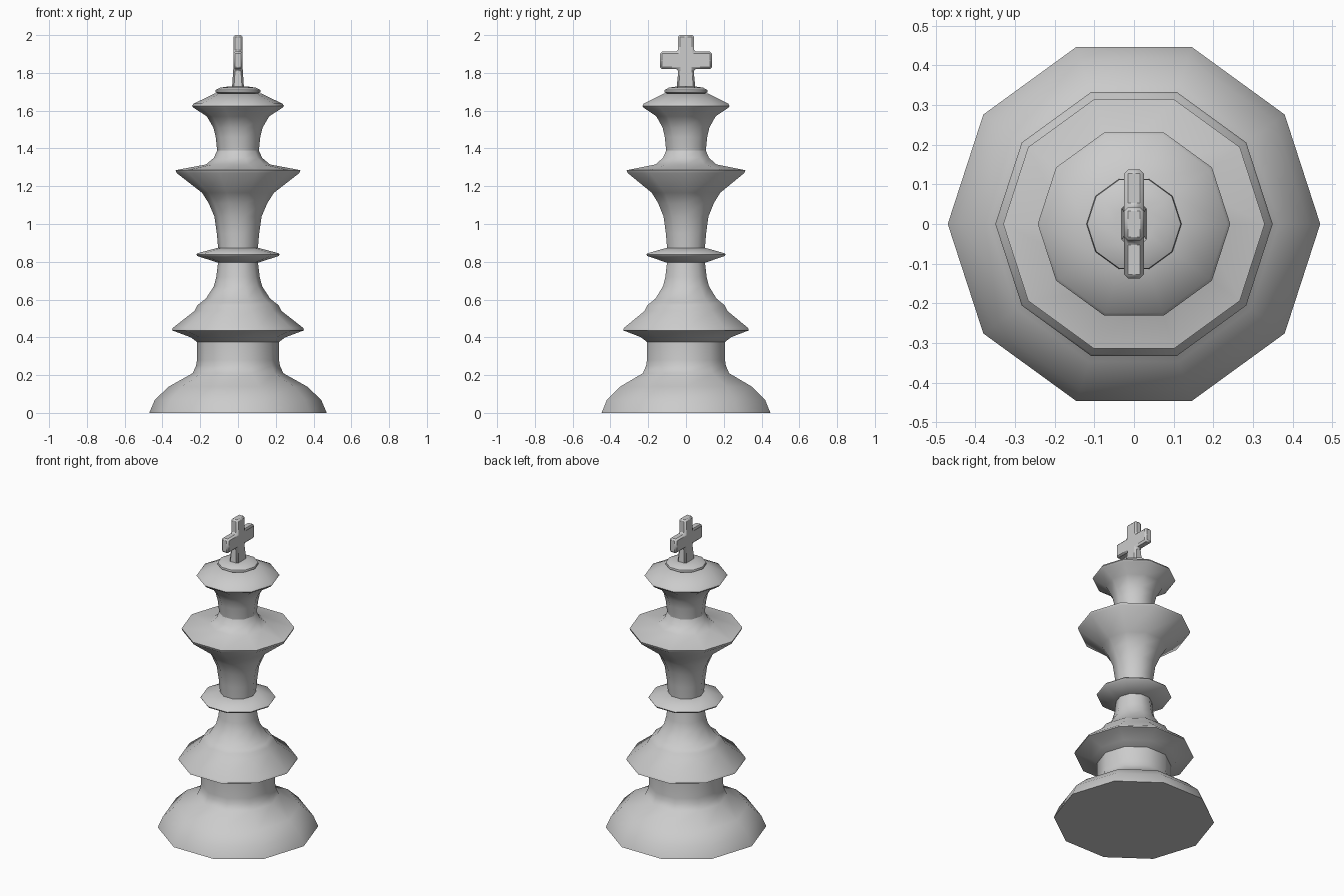
import bpy, bmesh, math

if "Cube" in bpy.data.objects:
    bpy.data.objects.remove(bpy.data.objects["Cube"])

SIDES = 10


def finish(bm, name, angle):
    bmesh.ops.recalc_face_normals(bm, faces=bm.faces)
    mesh = bpy.data.meshes.new(name)
    bm.to_mesh(mesh)
    bm.free()
    ob = bpy.data.objects.new(name, mesh)
    bpy.context.collection.objects.link(ob)
    bpy.ops.object.select_all(action='DESELECT')
    bpy.context.view_layer.objects.active = ob
    ob.select_set(True)
    bpy.ops.object.shade_smooth_by_angle(angle=math.radians(angle))
    return ob


def turned(name, profile):
    """Ten-sided lathe of (radius, z) points, capped at both ends."""
    bm = bmesh.new()
    rings = []
    for r, z in profile:
        rings.append([bm.verts.new((r * math.cos(math.tau * i / SIDES),
                                    r * math.sin(math.tau * i / SIDES), z))
                      for i in range(SIDES)])
    for a, b in zip(rings, rings[1:]):
        for i in range(SIDES):
            j = (i + 1) % SIDES
            bm.faces.new((a[i], a[j], b[j], b[i]))
    bm.faces.new(rings[0])
    bm.faces.new(rings[-1])
    return finish(bm, name, 42)


# Domed base and neck
turned("base", [(.47, 0), (.44, .07), (.365, .14), (.24, .21), (.222, .25),
                (.217, .28), (.217, .38)])
# Lower collar with sloping skirt and small ring
turned("lower_collar", [(.217, .375), (.25, .40), (.33, .43), (.35, .437), (.345, .45),
                        (.23, .54), (.215, .57), (.195, .585), (.17, .605),
                        (.128, .67), (.115, .72), (.105, .80)])
# Thin middle disc
turned("middle_disc", [(.105, .795), (.215, .83), (.22, .838), (.215, .845), (.11, .873)])
# Flared stem and wide upper collar
turned("upper_collar", [(.105, .87), (.112, .95), (.125, 1.04), (.155, 1.11),
                        (.19, 1.165), (.325, 1.27), (.33, 1.285), (.17, 1.315),
                        (.128, 1.35), (.11, 1.39)])
# Head and cap
turned("head", [(.11, 1.385), (.118, 1.46), (.13, 1.51), (.165, 1.57), (.235, 1.615),
                (.243, 1.625), (.235, 1.637), (.125, 1.69)])
turned("cap", [(.095, 1.685), (.12, 1.698), (.118, 1.71), (.095, 1.722), (.05, 1.728)])

# Finial: bevelled cross outline extruded along x, foot slightly flared
half = [(.05, 1.715), (.04, 1.82), (.137, 1.82), (.137, 1.912), (.043, 1.912), (.043, 2.0)]
outline = half + [(-y, z) for y, z in reversed(half)]
bm = bmesh.new()
sides = [[bm.verts.new((s * (.032 if z < 1.75 else .025), y, z)) for y, z in outline]
         for s in (-1, 1)]
for ring in sides:
    bm.faces.new(ring)
for i in range(len(outline)):
    j = (i + 1) % len(outline)
    bm.faces.new((sides[0][i], sides[0][j], sides[1][j], sides[1][i]))
cross = finish(bm, "top_cross", 30)
bevel = cross.modifiers.new("bevel", 'BEVEL')
bevel.width = .01
bevel.segments = 1
